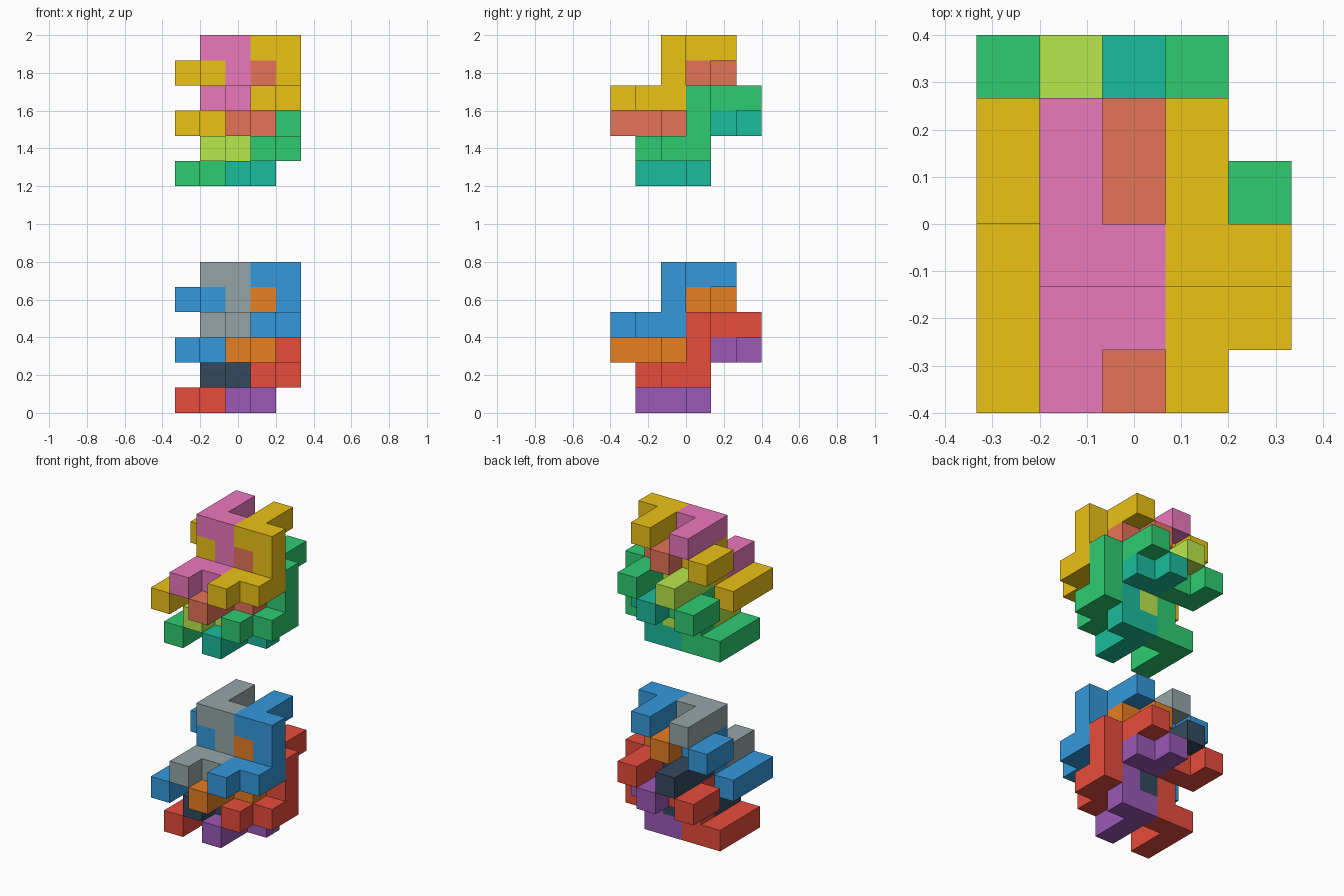
import bpy, bmesh
from mathutils import Vector

if "Cube" in bpy.data.objects:
    bpy.data.objects.remove(bpy.data.objects["Cube"])

U = 2 / 15  # edge of one puzzle cell

# Every puzzle piece is the same hooked path of nine cells
PATH = [(0, 0, 0), (0, 1, 0), (1, 1, 0), (1, 2, 0), (1, 2, 1),
        (1, 2, 2), (0, 2, 2), (0, 3, 2), (0, 4, 2)]

# Corner loops of the six cell faces, by outward direction
SIDES = {
    (1, 0, 0): [(1, 0, 0), (1, 1, 0), (1, 1, 1), (1, 0, 1)],
    (-1, 0, 0): [(0, 0, 0), (0, 0, 1), (0, 1, 1), (0, 1, 0)],
    (0, 1, 0): [(0, 1, 0), (0, 1, 1), (1, 1, 1), (1, 1, 0)],
    (0, -1, 0): [(0, 0, 0), (1, 0, 0), (1, 0, 1), (0, 0, 1)],
    (0, 0, 1): [(0, 0, 1), (1, 0, 1), (1, 1, 1), (0, 1, 1)],
    (0, 0, -1): [(0, 0, 0), (0, 1, 0), (1, 1, 0), (1, 0, 0)],
}


def add(a, b):
    return tuple(p + q for p, q in zip(a, b))


def material(name, rgb):
    mat = bpy.data.materials.new(name)
    lin = [((c / 255 + 0.055) / 1.055) ** 2.4 for c in rgb]
    mat.diffuse_color = (*lin, 1)
    mat.use_nodes = True
    mat.node_tree.nodes["Principled BSDF"].inputs["Base Color"].default_value = mat.diffuse_color
    return mat


def hook_piece(name, offset, flipped, level, mat):
    cells = [(i, 4 - j, 2 - k) if flipped else (i, j, k) for i, j, k in PATH]
    cells = {add(c, offset) for c in cells}
    bm = bmesh.new()
    verts = {}
    for c in sorted(cells):
        for d, loop in SIDES.items():
            if add(c, d) in cells:
                continue
            corners = [add(c, p) for p in loop]
            for p in corners:
                if p not in verts:
                    verts[p] = bm.verts.new(
                        Vector((p[0] - 2.5, p[1] - 3, p[2] + level)) * U)
            bm.faces.new([verts[p] for p in corners])
    # merge the flat cell faces into clean panels
    bmesh.ops.dissolve_limit(bm, angle_limit=0.01, verts=bm.verts[:], edges=bm.edges[:])
    bmesh.ops.recalc_face_normals(bm, faces=bm.faces[:])
    mesh = bpy.data.meshes.new(name)
    bm.to_mesh(mesh)
    bm.free()
    mesh.materials.append(mat)
    obj = bpy.data.objects.new(name, mesh)
    bpy.context.collection.objects.link(obj)


# Eight interlocked pieces: name, cell offset, flipped, colour slot
PIECES = [
    ("top_left_hook", (1, 0, 3), False, 0),
    ("top_right_hook", (3, 0, 3), False, 1),
    ("upper_left_hook", (0, 0, 2), True, 1),
    ("upper_right_hook", (2, 0, 2), True, 2),
    ("lower_left_hook", (1, 1, 1), False, 3),
    ("lower_right_hook", (3, 1, 1), False, 4),
    ("bottom_left_hook", (0, 1, 0), True, 4),
    ("bottom_right_hook", (2, 1, 0), True, 5),
]

# Two identical clusters, one above the other, in different colours
CLUSTERS = {
    "lower_cluster": (0, [("grey", (149, 165, 166)), ("blue", (52, 152, 219)),
                          ("orange", (230, 126, 34)), ("slate", (52, 73, 94)),
                          ("red", (231, 76, 60)), ("purple", (155, 89, 182))]),
    "upper_cluster": (9, [("pink", (236, 120, 190)), ("gold", (236, 194, 22)),
                          ("salmon", (230, 115, 88)), ("lime", (186, 232, 76)),
                          ("green", (46, 204, 113)), ("teal", (26, 188, 156))]),
}

for cluster, (level, colours) in CLUSTERS.items():
    mats = [material(n, rgb) for n, rgb in colours]
    for name, offset, flipped, slot in PIECES:
        hook_piece(f"{cluster}_{name}", offset, flipped, level, mats[slot])
